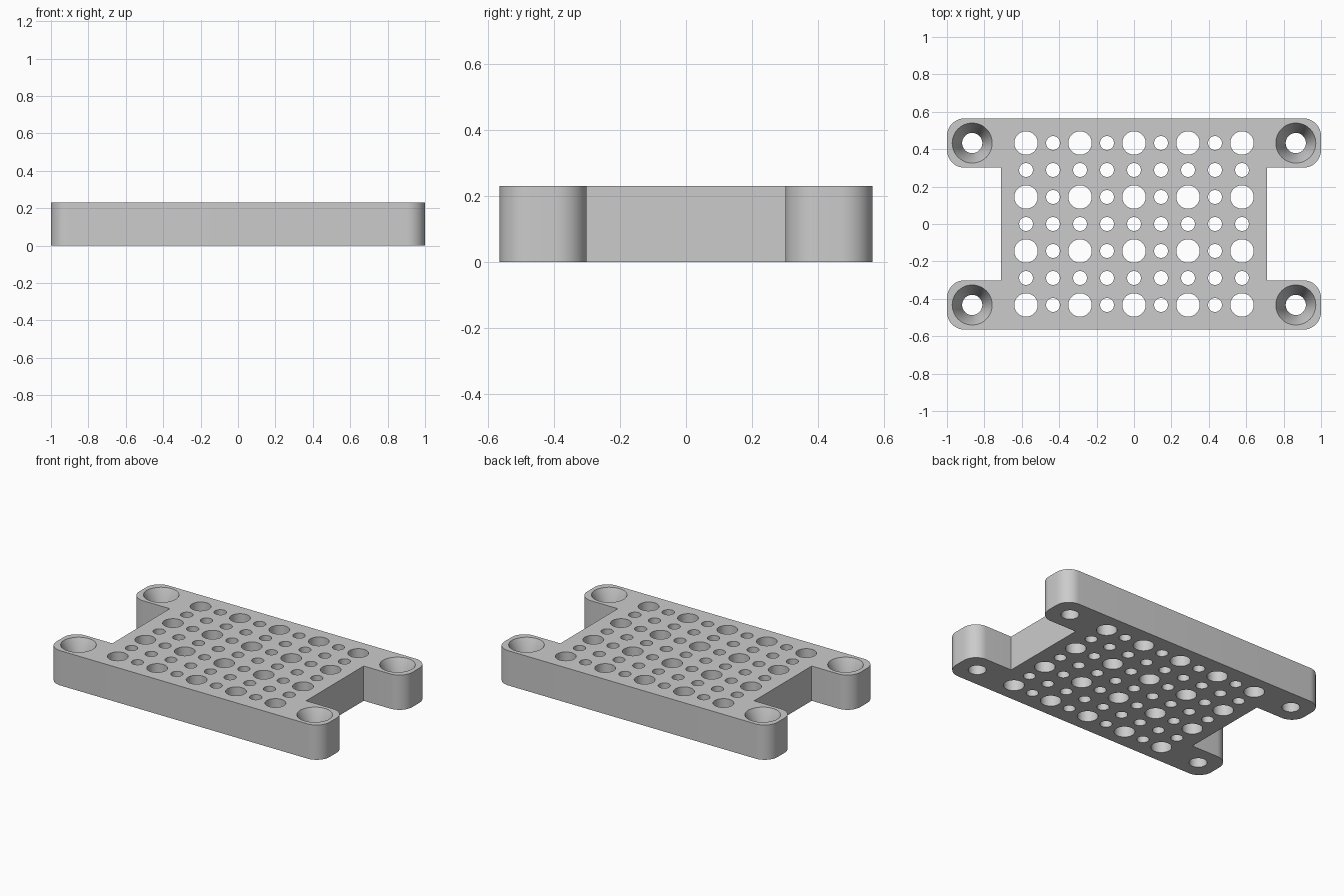
import bpy, bmesh
from math import cos, sin, pi, radians

cube = bpy.data.objects.get("Cube")
if cube:
    bpy.data.objects.remove(cube, do_unlink=True)

HEIGHT = 0.23
HALF_X, HALF_Y = 1.0, 0.565
NOTCH_X, NOTCH_Y = 0.71, 0.301
CORNER = 0.095
PITCH = 0.1443

grey = bpy.data.materials.new("light grey")
grey.use_nodes = True
grey.diffuse_color = (0.6, 0.6, 0.6, 1)
grey.node_tree.nodes["Principled BSDF"].inputs["Base Color"].default_value = (0.6, 0.6, 0.6, 1)


def new_object(name, bm):
    bmesh.ops.recalc_face_normals(bm, faces=bm.faces)
    mesh = bpy.data.meshes.new(name)
    bm.to_mesh(mesh)
    bm.free()
    mesh.materials.append(grey)
    obj = bpy.data.objects.new(name, mesh)
    bpy.context.collection.objects.link(obj)
    return obj


def arc(cx, cy, start, steps=12):
    """Quarter circle, counterclockwise."""
    angles = [start + pi / 2 * i / steps for i in range(steps + 1)]
    return [(cx + CORNER * cos(a), cy + CORNER * sin(a)) for a in angles]


def lathe(bm, x, y, profile, segments=48):
    """Closed round solid from (radius, z) pairs, bottom to top."""
    rings = [[bm.verts.new((x + r * cos(2 * pi * i / segments),
                            y + r * sin(2 * pi * i / segments), z))
              for i in range(segments)] for r, z in profile]
    for low, high in zip(rings, rings[1:]):
        for i in range(segments):
            j = (i + 1) % segments
            bm.faces.new((low[i], low[j], high[j], high[i]))
    bm.faces.new(rings[0][::-1])
    bm.faces.new(rings[-1])


# Plate outline: right half, then the same half turned around
right = [(NOTCH_X, -NOTCH_Y), (NOTCH_X, NOTCH_Y)]
right += arc(HALF_X - CORNER, NOTCH_Y + CORNER, -pi / 2)
right += arc(HALF_X - CORNER, HALF_Y - CORNER, 0)
lower = [(x, -y) for x, y in reversed(right[2:])]
half = lower + right
outline = half + [(-x, -y) for x, y in half]

bm = bmesh.new()
base = bm.faces.new([bm.verts.new((x, y, 0)) for x, y in outline])
top = bmesh.ops.extrude_face_region(bm, geom=[base])
bmesh.ops.translate(bm, vec=(0, 0, HEIGHT),
                    verts=[v for v in top["geom"] if isinstance(v, bmesh.types.BMVert)])
plate = new_object("mounting_plate", bm)

# Hole grid and countersunk screw holes
bm = bmesh.new()
for col in range(-4, 5):
    for row in range(-3, 4):
        large = col % 2 == 0 and row % 2 == 1
        radius = 0.0625 if large else 0.037
        lathe(bm, col * PITCH, row * PITCH, [(radius, -0.1), (radius, HEIGHT + 0.1)])
for sx in (-1, 1):
    for sy in (-1, 1):
        lathe(bm, sx * 0.865, sy * 3 * PITCH,
              [(0.054, -0.1), (0.054, 0.11), (0.107, HEIGHT), (0.107, HEIGHT + 0.1)])
cutter = new_object("hole_cutter", bm)
cutter.hide_render = True

# Cut the holes and discard the cutter
bpy.context.view_layer.objects.active = plate
cut = plate.modifiers.new("holes", "BOOLEAN")
cut.operation = "DIFFERENCE"
cut.solver = "EXACT"
cut.object = cutter
bpy.ops.object.select_all(action="DESELECT")
plate.select_set(True)
bpy.ops.object.modifier_apply(modifier=cut.name)
bpy.data.objects.remove(cutter, do_unlink=True)
bpy.ops.object.shade_smooth_by_angle(angle=radians(30))
